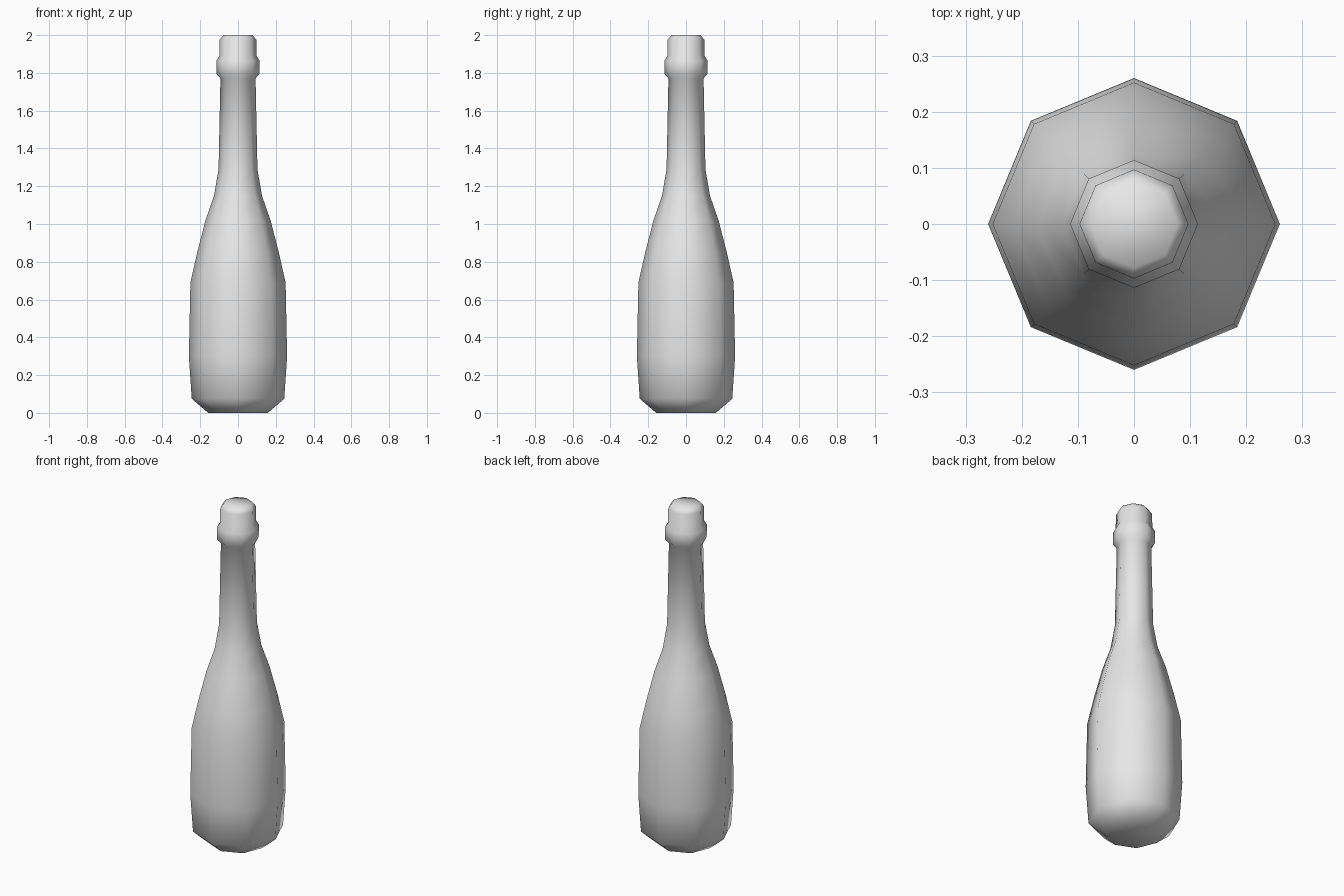
import bpy
import bmesh
from math import cos, sin, tau

cube = bpy.data.objects.get("Cube")
if cube:
    bpy.data.objects.remove(cube, do_unlink=True)

SIDES = 8

# Bottle outline as (radius, height): base, body, shoulder, neck, collar, lip
PROFILE = [
    (0.158, 0.0), (0.245, 0.075), (0.26, 0.3), (0.252, 0.69),
    (0.216, 0.85), (0.172, 1.02), (0.127, 1.15), (0.103, 1.29),
    (0.093, 1.77), (0.114, 1.795), (0.114, 1.865), (0.099, 1.89),
    (0.097, 1.975), (0.078, 2.0),
]


def flat_material(name, color):
    mat = bpy.data.materials.new(name)
    mat.use_nodes = True
    mat.diffuse_color = color
    mat.node_tree.nodes["Principled BSDF"].inputs["Base Color"].default_value = color
    return mat


def lathe(name, profile, mat):
    """Turn an outline around z and close both ends."""
    bm = bmesh.new()
    rings = [[bm.verts.new((r * cos(tau * i / SIDES), r * sin(tau * i / SIDES), z))
              for i in range(SIDES)] for r, z in profile]
    for low, high in zip(rings, rings[1:]):
        for i in range(SIDES):
            j = (i + 1) % SIDES
            bm.faces.new((low[i], low[j], high[j], high[i]))
    bm.faces.new(rings[0][::-1])
    bm.faces.new(rings[-1])
    for face in bm.faces:
        face.smooth = True
    mesh = bpy.data.meshes.new(name)
    bm.to_mesh(mesh)
    bm.free()
    mesh.materials.append(mat)
    obj = bpy.data.objects.new(name, mesh)
    bpy.context.collection.objects.link(obj)
    return obj


# Whole bottle, one continuous smooth surface
lathe("bottle", PROFILE, flat_material("light grey", (0.8, 0.8, 0.8, 1.0)))
